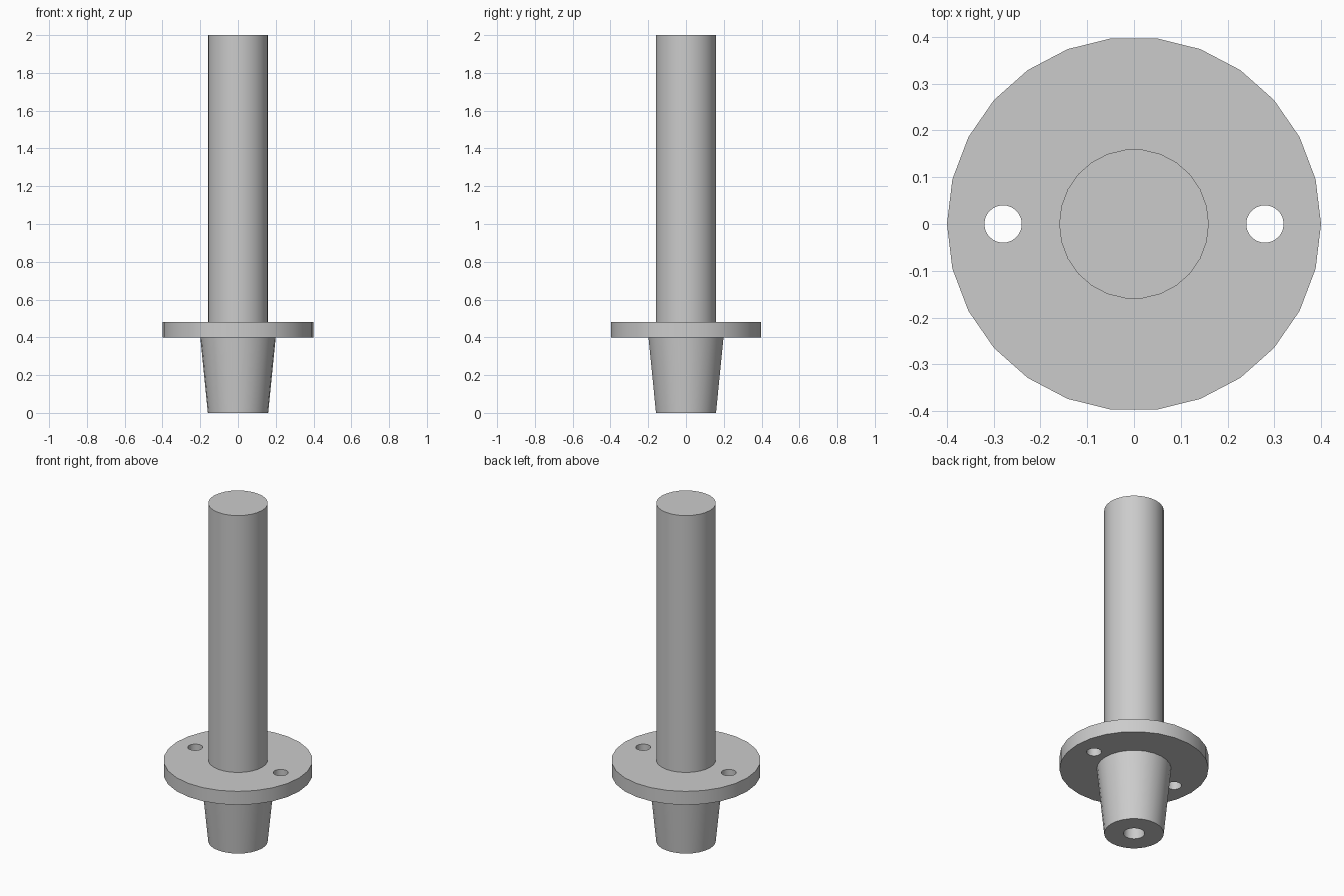
import bpy, bmesh
from math import pi

if "Cube" in bpy.data.objects:
    bpy.data.objects.remove(bpy.data.objects["Cube"])

SIDES = 26


def lathe(name, profile, sides):
    """Revolve (radius, height) points around z; end points sit on the axis."""
    bm = bmesh.new()
    verts = [bm.verts.new((r, 0, z)) for r, z in profile]
    edges = [bm.edges.new(pair) for pair in zip(verts, verts[1:])]
    bmesh.ops.spin(bm, geom=verts + edges, cent=(0, 0, 0), axis=(0, 0, 1),
                   angle=2 * pi, steps=sides, use_merge=False)
    bmesh.ops.remove_doubles(bm, verts=bm.verts, dist=1e-5)
    bmesh.ops.recalc_face_normals(bm, faces=bm.faces)
    mesh = bpy.data.meshes.new(name)
    bm.to_mesh(mesh)
    bm.free()
    obj = bpy.data.objects.new(name, mesh)
    bpy.context.collection.objects.link(obj)
    return obj


# Shaft, flange and tapered foot with a blind bore underneath
spindle = lathe("flanged_spindle", [
    (0, 0.4), (0.057, 0.4), (0.057, 0),     # bore
    (0.16, 0), (0.2, 0.4),                  # tapered foot
    (0.4, 0.4), (0.4, 0.48),                # flange
    (0.16, 0.48), (0.16, 2), (0, 2),        # shaft
], SIDES)

# Two bolt holes through the flange
bpy.context.view_layer.objects.active = spindle
for x in (-0.28, 0.28):
    bpy.ops.mesh.primitive_cylinder_add(vertices=SIDES, radius=0.04, depth=0.2,
                                        location=(x, 0, 0.44))
    cutter = bpy.context.object
    cutter.name = "bolt_hole_cutter"
    cutter.hide_render = True
    bpy.context.view_layer.objects.active = spindle
    mod = spindle.modifiers.new("bolt_hole", 'BOOLEAN')
    mod.operation = 'DIFFERENCE'
    mod.solver = 'EXACT'
    mod.object = cutter
    bpy.ops.object.modifier_apply(modifier=mod.name)
    bpy.data.objects.remove(cutter)

# Smooth round walls, crisp rims
bpy.ops.object.select_all(action='DESELECT')
spindle.select_set(True)
bpy.ops.object.shade_smooth_by_angle(angle=pi / 6)
